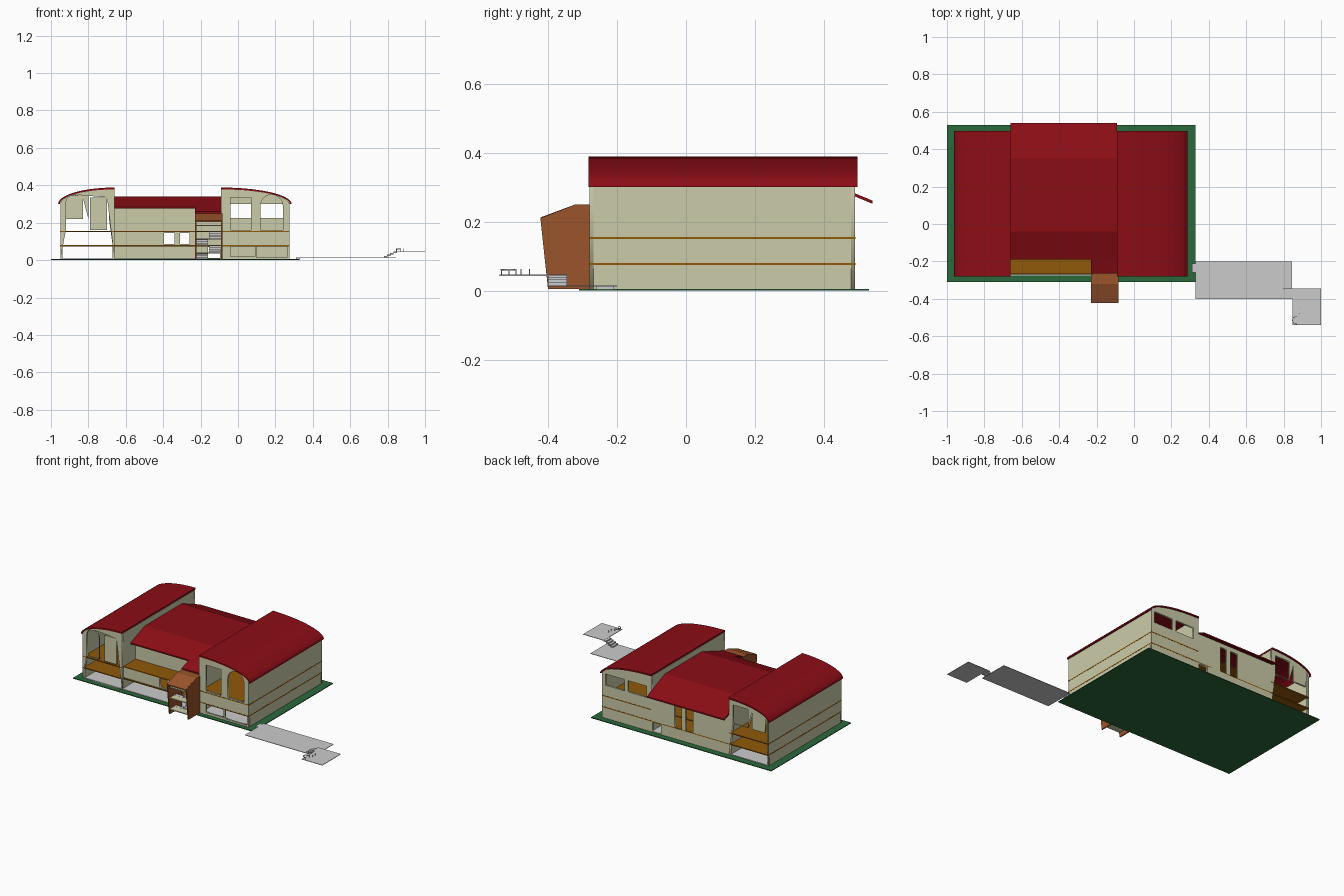
import bpy, bmesh
from math import sin, cos, pi

if "Cube" in bpy.data.objects:
    bpy.data.objects.remove(bpy.data.objects["Cube"])


def material(name, rgb):
    m = bpy.data.materials.new(name)
    m.diffuse_color = (*rgb, 1)
    m.use_nodes = True
    m.node_tree.nodes["Principled BSDF"].inputs["Base Color"].default_value = m.diffuse_color
    return m


BEIGE = material("beige_plaster", (0.60, 0.60, 0.40))
RED = material("red_roofing", (0.26, 0.004, 0.008))
BROWN = material("brown_panel", (0.32, 0.09, 0.025))
ORANGE = material("orange_floor", (0.28, 0.10, 0.003))
GREEN = material("green_lawn", (0.025, 0.14, 0.045))


def prism(name, pts, axis, a, b, mat=None):
    """Extrude a closed profile along x (points are y,z) or y (points are x,z) or z."""
    place = {"x": lambda p, t: (t, p[0], p[1]),
             "y": lambda p, t: (p[0], t, p[1]),
             "z": lambda p, t: (p[0], p[1], t)}[axis]
    bm = bmesh.new()
    lo = [bm.verts.new(place(p, a)) for p in pts]
    hi = [bm.verts.new(place(p, b)) for p in pts]
    bm.faces.new(lo)
    bm.faces.new(hi[::-1])
    for i in range(len(pts)):
        j = (i + 1) % len(pts)
        bm.faces.new((lo[i], hi[i], hi[j], lo[j]))
    bmesh.ops.recalc_face_normals(bm, faces=bm.faces)
    me = bpy.data.meshes.new(name)
    bm.to_mesh(me)
    bm.free()
    ob = bpy.data.objects.new(name, me)
    bpy.context.collection.objects.link(ob)
    if mat:
        me.materials.append(mat)
    return ob


def rect(x0, x1, z0, z1):
    return [(x0, z0), (x1, z0), (x1, z1), (x0, z1)]


def box(name, x0, x1, y0, y1, z0, z1, mat=None):
    return prism(name, rect(x0, x1, y0, y1), "z", z0, z1, mat)


def arch(x0, x1, z0, z1):
    c, r = (x0 + x1) / 2, (x1 - x0) / 2
    return [(x0, z0), (x1, z0)] + [(c + r * cos(pi * i / 10), z1 - r + r * sin(pi * i / 10))
                                   for i in range(11)]


def wall(name, outline, holes, y, mat=BEIGE, thick=0.012):
    """Upright wall facing the front, with window holes, from a filled flat curve."""
    cu = bpy.data.curves.new(name, "CURVE")
    cu.dimensions, cu.fill_mode, cu.extrude = "2D", "BOTH", thick / 2
    for loop in [outline] + holes:
        s = cu.splines.new("POLY")
        s.points.add(len(loop) - 1)
        for p, (x, z) in zip(s.points, loop):
            p.co = (x, z, 0, 1)
        s.use_cyclic_u = True
    cu.materials.append(mat)
    ob = bpy.data.objects.new(name, cu)
    bpy.context.collection.objects.link(ob)
    ob.rotation_euler.x = pi / 2
    ob.location.y = y
    bpy.ops.object.select_all(action="DESELECT")
    ob.select_set(True)
    bpy.context.view_layer.objects.active = ob
    bpy.ops.object.convert(target="MESH")


def vault(cx, a, top, base=0.30, n=10):
    """Quarter-ellipse from the ridge at cx down to the eave at cx + a."""
    return [(cx + a * sin(pi / 2 * i / n), base + (top - base) * cos(pi / 2 * i / n))
            for i in range(n + 1)]


Z1, Z2 = 0.08, 0.155      # floor levels
F, B = -0.28, 0.49        # front and back of the building
LI, RI = -0.66, -0.09     # inner walls of the wings

# Lawn and grey ground floor
box("lawn", -1, 0.33, -0.31, 0.53, 0, 0.005, GREEN)
box("ground_floor", -0.945, 0.27, F + 0.005, B - 0.005, 0.005, 0.009)

# Wings: outer and inner side walls, pierced end walls, curved roofs
wings = [
    ("left", LI, -0.29,
     [arch(-0.92, -0.83, 0.162, 0.35), rect(-0.79, -0.70, 0.162, 0.335)],
     [rect(-0.925, -0.83, 0.22, 0.335), rect(-0.80, -0.69, 0.22, 0.345)]),
    ("right", RI, 0.365,
     [rect(-0.04, 0.07, 0.162, 0.335), arch(0.12, 0.24, 0.162, 0.35),
      rect(-0.04, 0.09, 0.02, 0.073), rect(0.10, 0.262, 0.015, 0.073)],
     [rect(-0.05, 0.085, 0.225, 0.30), rect(0.11, 0.25, 0.225, 0.30)]),
]
for side, cx, a, front_holes, back_holes in wings:
    s = 1 if a > 0 else -1
    outline = [(cx, 0.005)] + vault(cx, a, 0.378) + [(cx + a, 0.005)]
    wall(side + "_wing_front_wall", outline, front_holes, F + 0.006)
    wall(side + "_wing_back_wall", outline, back_holes, B - 0.006)
    for label, x0, x1, top in (("outer", cx + a - s * 0.012, cx + a, 0.305),
                               ("inner", cx, cx + s * 0.012, 0.376)):
        box(f"{side}_wing_{label}_wall", min(x0, x1), max(x0, x1), F + 0.01, B - 0.01, 0.005, top, BEIGE)
    shell = vault(cx, a + s * 0.012, 0.388) + vault(cx, a + s * 0.003, 0.378)[::-1]
    prism(side + "_wing_roof", shell, "y", F - 0.002, 0.497, RED)
    for label, z in (("middle", Z1), ("upper", Z2)):
        x0, x1 = sorted((cx, cx + a + s * 0.001))
        box(f"{side}_wing_{label}_floor", x0, x1, F - 0.001, B + 0.001, z - 0.006, z, ORANGE)

# Central block: floors, walls and bent roof
box("central_middle_floor", LI, RI, -0.27, B, Z1 - 0.006, Z1, ORANGE)
box("central_upper_floor", LI, -0.23, -0.265, B - 0.01, Z2 - 0.006, Z2, ORANGE)
box("central_stair_landing", -0.23, RI, -0.265, B - 0.01, Z2 - 0.006, Z2, ORANGE)
wall("central_front_wall", rect(LI, -0.23, Z1, Z2 - 0.006),
     [rect(-0.395, -0.34, 0.086, 0.145), rect(-0.31, -0.26, 0.086, 0.145)], -0.255)
wall("central_set_back_wall", rect(LI, RI, Z2, 0.29), [], -0.13)
wall("central_back_wall", rect(LI, RI, 0.005, 0.275),
     [rect(-0.395, -0.34, Z1, 0.245), rect(-0.31, -0.26, Z1, 0.245),
      rect(-0.16, -0.095, 0.01, 0.07)], B - 0.006)
t = 0.009
bend = [(-0.19, 0.275), (-0.04, 0.33), (0.35, 0.33), (0.54, 0.252)]
prism("central_roof", bend + [(y, z + t) for y, z in bend[::-1]], "x", LI, RI, RED)
lip = [(-0.265, 0.25), (-0.19, 0.275)]
prism("stair_roof_lip", lip + [(y, z + t) for y, z in lip[::-1]], "x", -0.23, RI, RED)

# Stair tower: two brown side panels, sloping roof, stacked landings and flights
side_profile = [(F + 0.01, 0.005), (-0.40, 0.005), (-0.422, 0.21), (-0.32, 0.25), (F + 0.01, 0.25)]
for label, x in (("left", -0.23), ("right", -0.091)):
    prism(label + "_tower_panel", side_profile, "x", x, x + 0.007, BROWN)
top = [(-0.422, 0.205), (-0.32, 0.243), (-0.262, 0.243)]
prism("tower_roof", top + [(y, z + 0.007) for y, z in top[::-1]], "x", -0.224, -0.09, BROWN)
for i, z in enumerate((0.04, 0.115, 0.187)):
    box(f"tower_landing_{i + 1}", -0.224, -0.09, -0.40, -0.35, z - 0.006, z, BEIGE)
for storey in range(2):
    for half, x in enumerate((-0.224, -0.155)):
        for k in range(4):
            z = storey * 0.075 + half * 0.0375 + 0.0094 * (k + 1)
            y = -0.275 - 0.019 * (k + 1) if half == 0 else -0.351 + 0.019 * k
            box(f"tower_step_{storey}_{half}_{k}", x, x + 0.064, y, y + 0.019, z - 0.006, z + 0.003)

# Path, steps and raised platform to the right
box("path", 0.33, 0.845, -0.40, -0.20, 0.012, 0.015)
box("path_threshold", 0.31, 0.332, -0.26, -0.21, 0.005, 0.014)
for k in range(4):
    x = 0.78 + 0.017 * k
    z = 0.0225 + 0.0075 * k
    box(f"platform_step_{k + 1}", x, x + 0.018, -0.40, -0.345, z - 0.0075, z)
box("platform", 0.848, 1.0, -0.54, -0.345, 0.043, 0.046)

# Small curved rail on posts at the platform edge
rail = [(0.87 - 0.025 * sin(pi * i / 8), -0.515 + 0.022 * cos(pi * i / 8)) for i in range(9)]
prism("platform_rail", rail + [(0.87 + (x - 0.87) * 0.85, -0.515 + (y + 0.515) * 0.85)
                               for x, y in rail[::-1]], "z", 0.058, 0.062)
for i, (x, y) in enumerate(((0.868, -0.494), (0.846, -0.515), (0.868, -0.536), (0.885, -0.48), (0.885, -0.455))):
    box(f"rail_post_{i + 1}", x, x + 0.003, y, y + 0.003, 0.046, 0.062)
